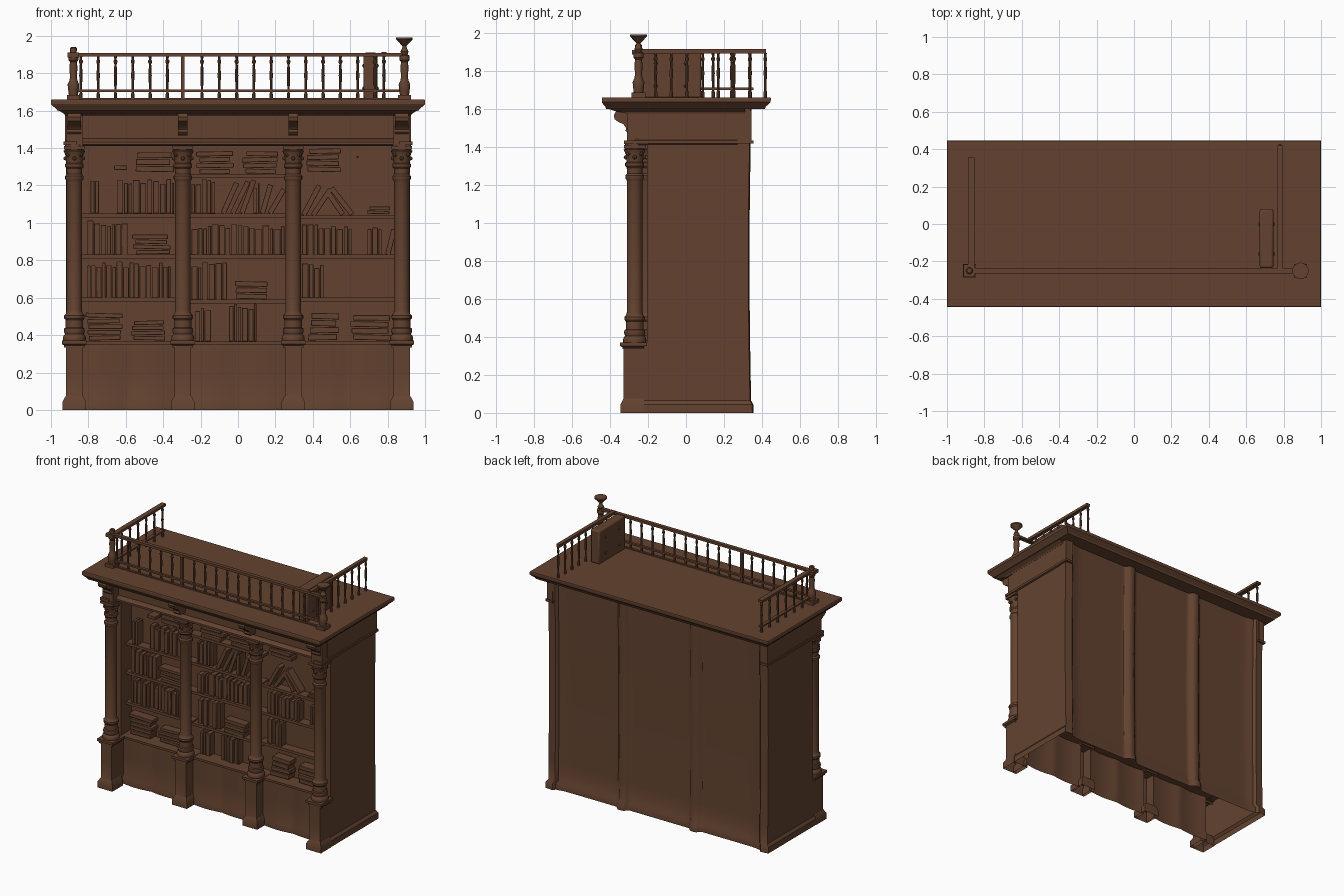
import bpy, bmesh, math, random
from mathutils import Matrix, Vector
random.seed(4)

mat = bpy.data.materials.new("dark_brown_wood")
mat.diffuse_color = (0.125, 0.055, 0.029, 1)


def finish(bm, name, angle=32, bevel=0):
    bmesh.ops.recalc_face_normals(bm, faces=bm.faces)
    me = bpy.data.meshes.new(name)
    bm.to_mesh(me)
    bm.free()
    me.materials.append(mat)
    for p in me.polygons:
        p.use_smooth = True
    me.set_sharp_from_angle(angle=math.radians(angle))
    ob = bpy.data.objects.new(name, me)
    bpy.context.collection.objects.link(ob)
    if bevel:
        m = ob.modifiers.new("bevel", 'BEVEL')
        m.width, m.segments = bevel, 2
    return ob


def add_box(bm, x0, x1, y0, y1, z0, z1, tilt=0, pivot=None):
    c = Vector(((x0 + x1) / 2, (y0 + y1) / 2, (z0 + z1) / 2))
    m = Matrix.Translation(c) @ Matrix.Diagonal((x1 - x0, y1 - y0, z1 - z0, 1))
    if tilt:
        p = Matrix.Translation(pivot or c)
        m = p @ Matrix.Rotation(tilt, 4, 'Y') @ p.inverted() @ m
    bmesh.ops.create_cube(bm, size=1, matrix=m)


def add_loft(bm, rings, bottom=True, top=True):
    vs = [[bm.verts.new(p) for p in r] for r in rings]
    n = len(rings[0])
    for a, b in zip(vs, vs[1:]):
        for i in range(n):
            j = (i + 1) % n
            bm.faces.new((a[i], a[j], b[j], b[i]))
    if bottom:
        bm.faces.new(vs[0][::-1])
    if top:
        bm.faces.new(vs[-1])


def add_lathe(bm, profile, x, y, z=0, n=16):
    add_loft(bm, [[(x + r * math.cos(2 * math.pi * i / n), y + r * math.sin(2 * math.pi * i / n), z + h)
                   for i in range(n)] for r, h in profile])


def rect(x0, x1, y0, y1, z):
    return [(x0, y0, z), (x1, y0, z), (x1, y1, z), (x0, y1, z)]


# columns as (x, y): the middle pair is set back
COLS = ((-0.875, -0.27), (-0.295, -0.205), (0.295, -0.205), (0.875, -0.27))
W = 0.92
BOOK, BACK = -0.137, -0.075


# rear outline: three shallow panels parted by rounded ribs, square corner posts
def back_line():
    pts = [(W, 0.338), (0.86, 0.344), (0.852, 0.338)]
    for i in range(121):
        x = 0.845 - 1.69 * i / 120
        pts.append((x, 0.312 + 0.032 * math.exp(-((abs(x) - 0.3) / 0.04) ** 4)
                    + 0.012 * math.exp(-((abs(x) - 0.85) / 0.05) ** 2)))
    return pts + [(-x, y) for x, y in pts[2::-1]]


def sway(y, z):
    return y - (0.01 * math.sin(math.pi * z / 1.6) if y > 0.2 else 0)


# hollow base with pedestals and recessed, gently bowed front panels
front = []
for k, (c, cy) in enumerate(COLS):
    front += [(c - 0.045, cy - 0.06), (c + 0.045, cy - 0.06)]
    if k < 3:
        a, b = c + 0.045, COLS[k + 1][0] - 0.045
        front += [(a + (b - a) * i / 20, -0.185 - 0.012 * abs(math.sin(2 * math.pi * i / 20))) for i in range(21)]
outline = front + back_line()
bm = bmesh.new()
add_loft(bm, [[(x * s, sway(y, z) * (2 * s - 1), z) for x, y in outline] for s, z in
              ((1.016, 0), (1.016, 0.045), (1, 0.065), (1, 0.2), (1, 0.36))], bottom=False)
finish(bm, "base_cabinet")

# upper carcass with recessed backboard
outline = [(-W, -0.205), (-0.84, -0.205), (-0.84, BACK), (0.84, BACK), (0.84, -0.205), (W, -0.205)] + back_line()
bm = bmesh.new()
add_loft(bm, [[(x, sway(y, z), z) for x, y in outline]
              for z in (0.36, 0.6, 0.85, 1.1, 1.35, 1.605)], bottom=False)
finish(bm, "carcass")

# pedestal feet, pedestal caps, ledge
bm = bmesh.new()
for c, cy in COLS:
    for hw, f, z0, z1, taper in ((0.062, -0.075, 0, 0.075, 0.016), (0.055, -0.065, 0.335, 0.352, -0.012)):
        f, b = cy + f, cy + 0.05
        add_loft(bm, [rect(c - hw, c + hw, f, b, z0), rect(c - hw, c + hw, f, b, z0 + (z1 - z0) * 0.6),
                      rect(c - hw + taper, c + hw - taper, f + taper, b, z1)], bottom=False)
    add_box(bm, c - 0.066, c + 0.066, cy - 0.077, cy + 0.066, 0.352, 0.37)
add_box(bm, -0.86, 0.86, -0.205, BACK - .005, 0.35, 0.366)
finish(bm, "pedestal_trim")

# turned columns
prof = [(.060, .37), (.062, .385), (.056, .40), (.050, .405), (.056, .42), (.054, .435), (.047, .44), (.047, .48),
        (.054, .49), (.054, .505), (.045, .515), (.041, .53), (.041, 1.22), (.043, 1.225), (.049, 1.235),
        (.049, 1.25), (.040, 1.26), (.042, 1.29), (.050, 1.30), (.050, 1.315), (.043, 1.32), (.047, 1.36),
        (.058, 1.385), (.05, 1.39), (.05, 1.42)]
bm = bmesh.new()
for c, cy in COLS:
    add_lathe(bm, prof, c, cy, n=20)
    add_box(bm, c - 0.055, c + 0.055, cy - 0.055, cy + 0.06, 1.392, 1.41)
    # leaf curls around the capital
    for i in range(8):
        a = i * math.pi / 4
        bmesh.ops.create_uvsphere(bm, u_segments=8, v_segments=6, radius=0.011, matrix=Matrix.Translation(
            (c + 0.047 * math.cos(a), cy + 0.047 * math.sin(a), 1.345 + 0.02 * (i % 2))))
finish(bm, "columns")

# frieze with its moulding
bm = bmesh.new()
add_loft(bm, [rect(-x, x, f, .27, z) for x, f, z in (
    (.915, -.25, 1.41), (.93, -.275, 1.418), (.93, -.275, 1.432), (.915, -.26, 1.445),
    (.905, -.245, 1.45), (.905, -.245, 1.6))])
for s in (-1, 1):
    x0, x1 = sorted((s * .86, s * .932))
    add_box(bm, x0, x1, -.325, -.2, 1.416, 1.434)
    x0, x1 = sorted((s * .87, s * .932))
    add_box(bm, x0, x1, -.25, .355, 1.418, 1.434)
    x0, x1 = sorted((s * .88, s * .925))
    add_box(bm, x0, x1, -.25, .345, 1.434, 1.59)
finish(bm, "frieze")

# overhanging cornice
bm = bmesh.new()
add_loft(bm, [rect(-x, x, f, b, z) for x, f, b, z in (
    (.926, -.31, .31, 1.575), (.93, -.35, .31, 1.583), (.94, -.38, .31, 1.59), (.955, -.405, .31, 1.599),
    (.965, -.42, .415, 1.60), (.975, -.425, .42, 1.612), (.99, -.437, .435, 1.625), (1, -.443, .445, 1.635),
    (1, -.443, .447, 1.655), (.997, -.44, .445, 1.66))])
finish(bm, "cornice", 25)

# scrolled brackets and corner blocks
bm = bmesh.new()
side = [(-.23, 1.465), (-.305, 1.47), (-.318, 1.485), (-.315, 1.50), (-.33, 1.52), (-.355, 1.53),
        (-.375, 1.545), (-.38, 1.565), (-.37, 1.585), (-.23, 1.585)]
for c, cy in COLS:
    w = 0.025 if abs(c) < 0.5 else 0.036
    add_loft(bm, [[(x, y, z) for y, z in side] for x in (c - w, c + w)])
    if w > 0.03:
        add_box(bm, c - 0.045, c + 0.045, -0.31, -0.2, 1.41, 1.58)
finish(bm, "brackets")

# shelves per bay
BAYS = ((-0.85, -0.28), (-0.31, 0.31), (0.28, 0.85))
bm = bmesh.new()
for (a, b), zs in zip(BAYS, ((.59, .82, 1.04), (.58, .82, 1.04, 1.25), (.59, .82, 1.03))):
    for z in zs:
        add_box(bm, a, b, BOOK - .008, BACK, z - 0.01, z + 0.01)
finish(bm, "shelves")

# upright books: x start, x end, shelf top, height
bm = bmesh.new()
for x0, x1, z, h in ((-.79, -.74, 1.05, .19), (-.65, -.34, 1.05, .18), (-.81, -.58, .83, .18), (-.81, -.36, .60, .19),
                     (-.25, -.12, 1.05, .18), (.08, .12, 1.05, .16), (-.25, .25, .83, .16), (-.25, -.05, .59, .2),
                     (-.23, -.14, .366, .19), (-.05, .1, .366, .2), (.34, .61, .83, .16), (.69, .77, .83, .15),
                     (.34, .46, .60, .18)):
    x = x0
    while x < x1 - 0.01:
        w = min(random.uniform(.02, .04), x1 - x)
        add_box(bm, x + .002, x + w - .002, BOOK + random.uniform(-.006, .012), BACK, z, z + h * random.uniform(.85, 1.03))
        x += w
# leaning books: foot x, shelf top, height, tilt degrees
for x, z, h, t in ((-.08, 1.05, .18, 24), (-.03, 1.05, .19, 26), (.02, 1.05, .19, 20), (.13, 1.05, .16, 16), (.17, 1.05, .15, 30),
                   (.35, 1.04, .18, 28), (.40, 1.04, .17, 34), (.61, 1.045, .18, -38), (.56, 1.045, .15, -34), (.80, .83, .14, 14)):
    add_box(bm, x - .014, x + .014, BOOK, BACK, z, z + h, math.radians(t), Vector((x, -.1, z)))
# stacked books: x start, x end, bottom, top, count
for x0, x1, z0, z1, n in ((-.55, -.34, 1.27, 1.38, 3), (-.57, -.36, .83, .94, 4), (-.82, -.61, .37, .52, 5),
                          (-.58, -.38, .37, .48, 4), (-.23, -.02, 1.26, 1.385, 4), (.02, .22, 1.26, 1.385, 4),
                          (-.03, .17, .59, .69, 3), (.36, .55, 1.27, 1.40, 4), (.37, .55, .37, .52, 4),
                          (.60, .82, .37, .51, 4), (.68, .83, 1.045, 1.09, 2), (.62, .67, 1.345, 1.36, 1),
                          (-.68, -.58, 1.28, 1.31, 1)):
    d = (z1 - z0) / n
    for i in range(n):
        add_box(bm, x0 + random.uniform(0, .025), x1 - random.uniform(0, .025), BOOK - random.uniform(0, .015), BACK,
                z0 + i * d + .003, z0 + (i + 1) * d - .003, random.uniform(-.03, .03))
finish(bm, "books", bevel=0.003)

# gallery rails: front, left and right
bm = bmesh.new()
for z0, z1, w in ((1.89, 1.908, .014), (1.70, 1.712, .010)):
    add_box(bm, -.87, .88, -.25 - w, -.25 + w, z0, z1)
    add_box(bm, -.87 - w * 1.3, -.87 + w * 1.3, -.25, .355, z0, z1)
add_box(bm, .766, .794, -.25, .42, 1.892, 1.914)
add_box(bm, -.87, .88, -.258, -.242, 1.655, 1.668)
finish(bm, "gallery_rails")

# turned balusters
bal = [(.009, 0), (.009, .03), (.006, .04), (.007, .09), (.009, .13), (.007, .17), (.006, .19), (.010, .20),
       (.010, .21), (.006, .215), (.008, .235)]
bm = bmesh.new()
spots = [(-.84 + .0925 * i, -.25) for i in range(18) if i != 6]
spots += [(-.87, -.15 + .0975 * i) for i in range(6)] + [(.78, -.16 + .0825 * i) for i in range(8)]
for x, y in spots:
    add_lathe(bm, bal, x, y, 1.658, 8)
finish(bm, "balusters")

# corner posts, middle post, and the bowl finial
post = [(.035, 0), (.035, .015), (.024, .02), (.028, .05), (.031, .08), (.022, .10), (.018, .12), (.022, .17),
        (.018, .20), (.026, .21), (.026, .235), (.016, .24)]
bm = bmesh.new()
add_lathe(bm, post + [(.018, .26), (.018, .275), (.012, .28)], -.88, -.25, 1.66)
add_lathe(bm, post + [(.022, .255), (.014, .27), (.010, .285), (.020, .295), (.034, .31), (.044, .32), (.044, .33)],
          .89, -.25, 1.66)
for x in (-.88, .89):
    add_box(bm, x - .034, x + .034, -.286, -.214, 1.655, 1.685)
add_box(bm, -.912, -.85, -.283, -.217, 1.885, 1.91)
add_box(bm, -.305, -.287, -.262, -.238, 1.655, 1.90)
finish(bm, "gallery_posts")

# large standing tome on top with studs
bm = bmesh.new()
add_box(bm, .672, .745, -.235, .08, 1.658, 1.91)
finish(bm, "standing_tome", bevel=0.01)
bm = bmesh.new()
for y in (-.16, .0):
    for z in (1.72, 1.84):
        for x in (.676, .741):
            bmesh.ops.create_uvsphere(bm, u_segments=8, v_segments=6, radius=.012, matrix=Matrix.Translation((x, y, z)))
finish(bm, "tome_studs")
